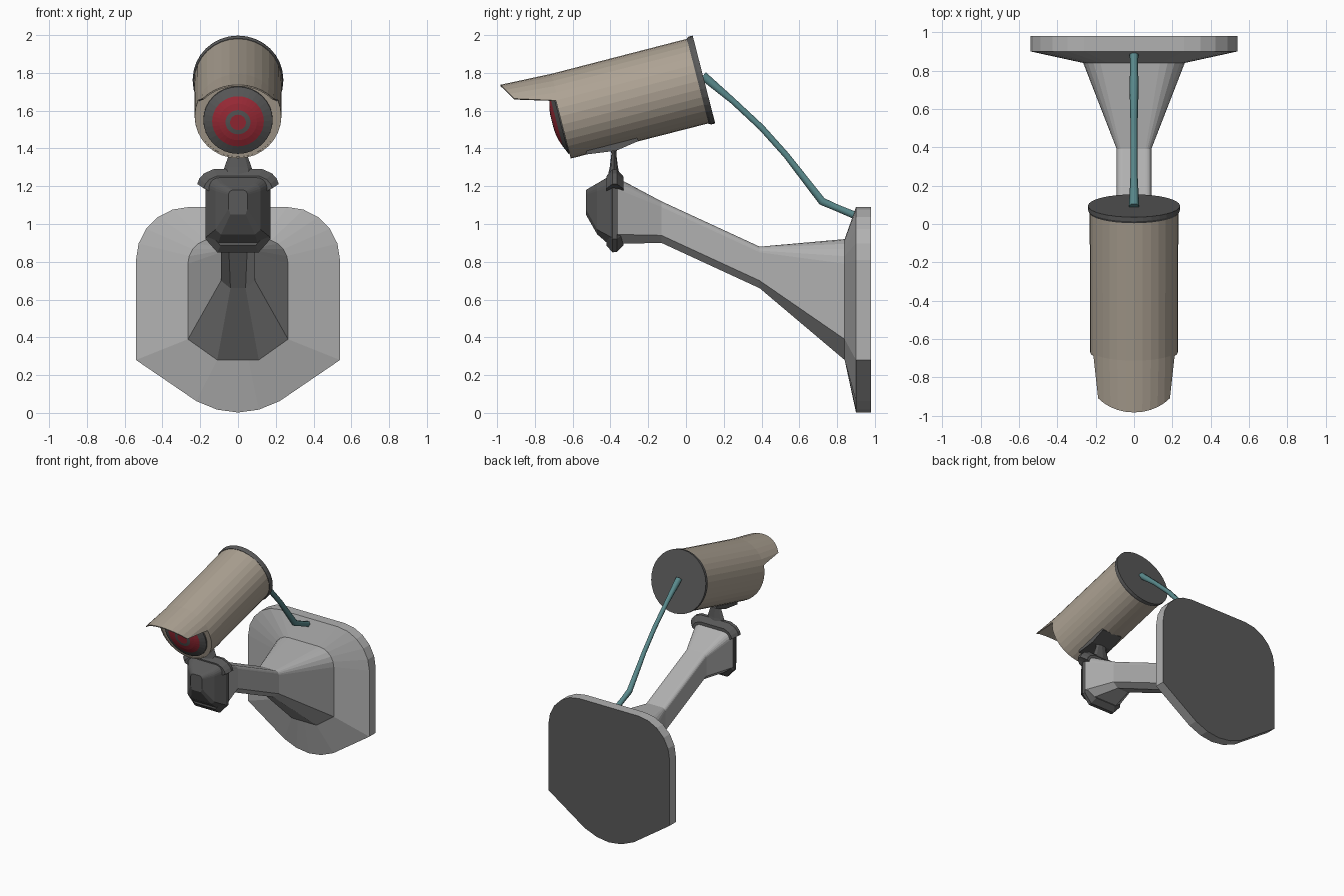
import bpy, bmesh, math
from mathutils import Vector

if "Cube" in bpy.data.objects:
    bpy.data.objects.remove(bpy.data.objects["Cube"])


def material(name, color):
    m = bpy.data.materials.new(name)
    m.diffuse_color = (*color, 1)
    m.use_nodes = True
    m.node_tree.nodes["Principled BSDF"].inputs["Base Color"].default_value = m.diffuse_color
    return m


GREY = material("mid_grey", (0.44, 0.44, 0.44))
BEIGE = material("beige_shell", (0.42, 0.365, 0.295))
DARK = material("dark_grey", (0.10, 0.10, 0.10))
RED = material("red_glass", (0.35, 0.025, 0.04))
TEAL = material("teal_cable", (0.10, 0.25, 0.26))


def loft(name, rings, mats=(), bands=None, caps=True):
    """Skin a list of equal-length closed point rings."""
    bm = bmesh.new()
    rows = [[bm.verts.new(p) for p in r] for r in rings]
    n = len(rows[0])
    for i, (a, b) in enumerate(zip(rows, rows[1:])):
        for j in range(n):
            k = (j + 1) % n
            f = bm.faces.new((a[j], a[k], b[k], b[j]))
            if bands:
                f.material_index = bands[i]
    if caps:
        bm.faces.new(rows[0])
        end = bm.faces.new(rows[-1])
        if bands:
            end.material_index = bands[-1]
    bmesh.ops.recalc_face_normals(bm, faces=bm.faces)
    me = bpy.data.meshes.new(name)
    bm.to_mesh(me)
    bm.free()
    for m in mats:
        me.materials.append(m)
    ob = bpy.data.objects.new(name, me)
    bpy.context.collection.objects.link(ob)
    return ob


def section(y, hw, top, r, side, bx, bot, dip=0.0):
    """Shield-shaped section: rounded top corners, tapered bottom."""
    half = [(hw - r + r * math.sin(t), top - r + r * math.cos(t))
            for t in [i * math.pi / 10 for i in range(6)]]
    half += [(hw, side), (bx, bot), (bx * 0.5, bot - dip * 0.75)]
    pts = half + [(0, bot - dip)] + [(-x, z) for x, z in reversed(half)]
    return [(x, y, z) for x, z in pts]


# wall plate and arm, one continuous casting with a dark back face
plate = (0.54, 1.09, 0.28, 0.28, 0.22, 0.062, 0.06)
base = loft("wall_plate_and_arm", [
    section(0.98, *plate),
    section(0.90, *plate),
    section(0.84, 0.265, 0.92, 0.13, 0.39, 0.11, 0.28),
    section(0.39, 0.09, 0.88, 0.03, 0.70, 0.04, 0.66),
    section(-0.13, 0.09, 1.12, 0.03, 0.94, 0.05, 0.90),
    section(-0.365, 0.17, 1.245, 0.06, 0.945, 0.11, 0.895)], [GREY, DARK])
for p in base.data.polygons:
    if p.normal.y > 0.9:
        p.material_index = 1

# faceted joint at the end of the arm
loft("arm_joint", [
    section(-0.36, 0.17, 1.25, 0.06, 0.945, 0.11, 0.895),
    section(-0.395, 0.17, 1.26, 0.06, 0.93, 0.11, 0.88),
    section(-0.47, 0.12, 1.215, 0.04, 0.97, 0.09, 0.945),
    section(-0.53, 0.05, 1.18, 0.025, 1.08, 0.04, 1.05)], [DARK])


# collar around the joint, flared near its top
half = [(0.13, 1.29), (0.18, 1.268), (0.205, 1.24), (0.216, 1.212), (0.172, 1.19),
        (0.172, 0.92), (0.11, 0.85)]
outline = half + [(-x, z) for x, z in reversed(half)]
loft("joint_collar", [[(x * s, y, 1.07 + (z - 1.07) * s) for x, z in outline]
                      for y, s in [(-0.33, 0.82), (-0.365, 0.99), (-0.39, 1.0), (-0.42, 0.84)]],
     [DARK])


def ellipse(y, z, rx, ry, n=8):
    return [(rx * math.cos(2 * math.pi * i / n), y + ry * math.sin(2 * math.pi * i / n), z)
            for i in range(n)]


# neck above the joint
loft("neck", [ellipse(-0.382, z, rx, ry) for z, rx, ry in
              [(1.24, 0.085, 0.035), (1.30, 0.072, 0.022), (1.37, 0.047, 0.013),
               (1.42, 0.05, 0.02)]], [DARK])

# saddle plate between neck and camera
saddle = [(-0.53, 1.368), (-0.37, 1.388), (-0.25, 1.44), (-0.27, 1.47), (-0.52, 1.42)]
loft("saddle", [[(x, y, z) for y, z in saddle] for x in (-0.09, 0.09)], [DARK])

# camera frame: s runs forward along the tilted axis, u is up across it
TILT = math.radians(14.4)
CA, SA = math.cos(TILT), math.sin(TILT)
N = 32


def cam(x, u, s):
    return Vector((x, 0.095 - s * CA - u * SA, 1.765 - s * SA + u * CA))


def turned(profile, du=0.0):
    return [[cam(r * math.cos(2 * math.pi * i / N), du + r * math.sin(2 * math.pi * i / N), s)
             for i in range(N)] for r, s in profile]


# camera shell: the upper part of its front ring is pulled forward as a hood
front = []
for i in range(N):
    a, r, s = 2 * math.pi * i / N, 0.229, 0.787
    if 3 <= i <= 13:
        a, r = math.radians(39 + 102 * (i - 3) / 10), 0.241
        s = 0.998 + 0.6 * (r * math.sin(a) - 0.153)
    front.append(cam(r * math.cos(a), r * math.sin(a), s))
shell = loft("camera_shell", turned([(0.231, 0.02), (0.23, 0.775)]) + [front], [BEIGE], caps=False)
thick = shell.modifiers.new("thickness", "SOLIDIFY")
thick.thickness = 0.008
thick.offset = -1

# front face inside the shell, and rear lid
loft("front_face", turned([(0.224, 0.75), (0.224, 0.783)]), [BEIGE])
loft("rear_lid", turned([(0.24, 0.0), (0.24, 0.022), (0.234, 0.034)]), [DARK])

# domed lens with coloured rings
loft("lens", turned([(0.185, 0.77), (0.183, 0.792), (0.137, 0.812), (0.10, 0.825),
                     (0.066, 0.832), (0.042, 0.835)], -0.02),
     [DARK, RED], [0, 0, 1, 1, 0, 1])

# cable from rear lid to wall plate
path = [(0.09, 1.785, 1.3), (0.25, 1.65, 0.9), (0.40, 1.51, 0.9), (0.53, 1.365, 0.9),
        (0.72, 1.12, 1.15), (0.80, 1.085, 1.0), (0.92, 1.035, 1.1)]
curve = bpy.data.curves.new("cable", "CURVE")
curve.dimensions = "3D"
curve.bevel_depth = 0.021
curve.bevel_resolution = 1
curve.use_fill_caps = True
spline = curve.splines.new("POLY")
spline.points.add(len(path) - 1)
for p, (y, z, r) in zip(spline.points, path):
    p.co = (0, y, z, 1)
    p.radius = r
curve.materials.append(TEAL)
bpy.context.collection.objects.link(bpy.data.objects.new("cable", curve))
